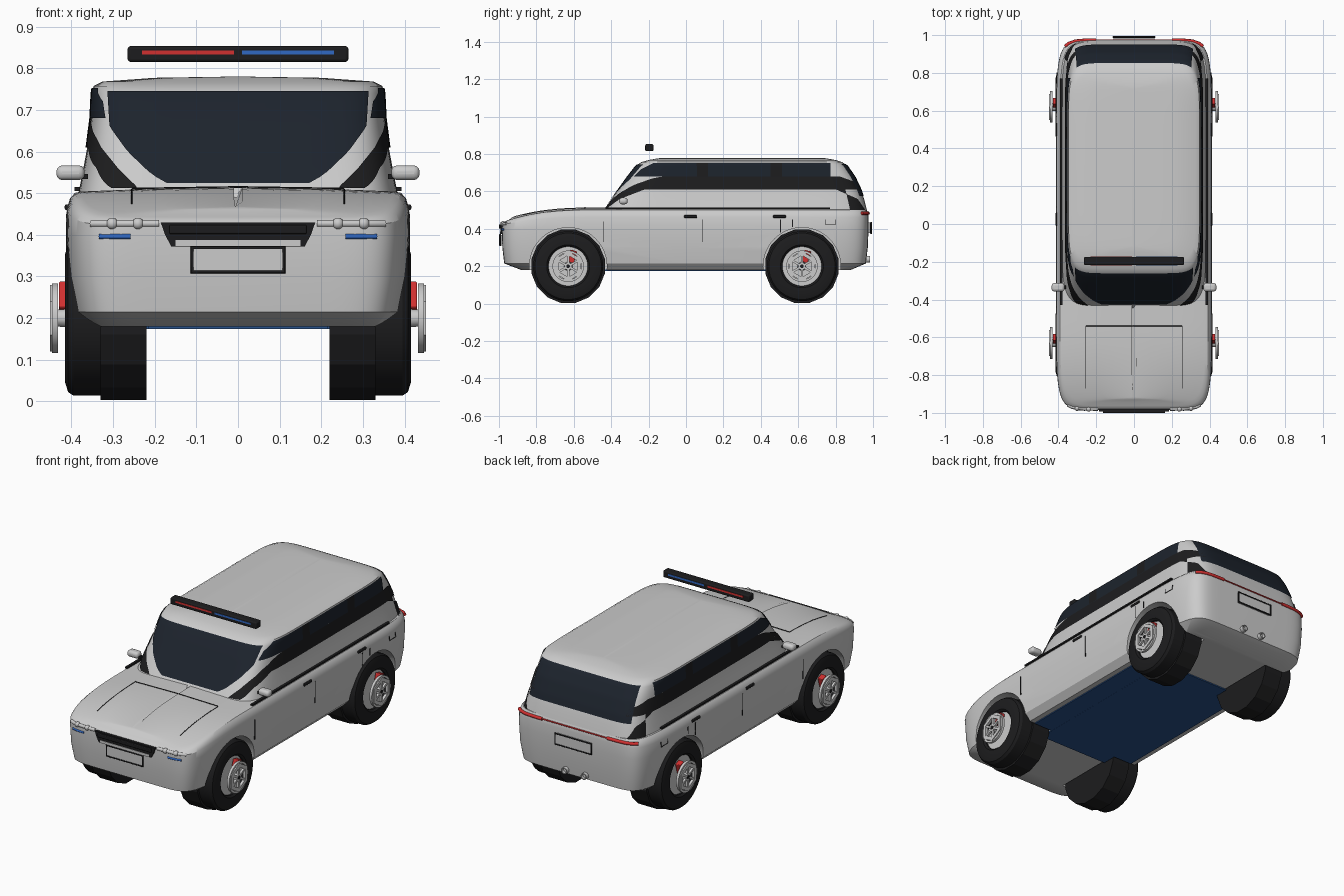
import bpy, math
from math import sin, cos, asin, acos, pi

if "Cube" in bpy.data.objects:
    bpy.data.objects.remove(bpy.data.objects["Cube"])


def material(name, rgb):
    m = bpy.data.materials.new(name)
    m.diffuse_color = (*rgb, 1)
    m.use_nodes = True
    m.node_tree.nodes["Principled BSDF"].inputs["Base Color"].default_value = m.diffuse_color
    return m


BLACK = material("black_trim", (0.012, 0.012, 0.013))
GLASS = material("tinted_glass", (0.012, 0.017, 0.026))
RED = material("red", (0.65, 0.03, 0.03))
BLUE = material("blue", (0.03, 0.14, 0.55))
FLOOR = material("floor_blue", (0.02, 0.08, 0.25))
WHITE = material("white", (0.9, 0.9, 0.9))


def mesh_obj(name, verts, faces, mat=None):
    me = bpy.data.meshes.new(name)
    me.from_pydata(verts, [], faces)
    ob = bpy.data.objects.new(name, me)
    bpy.context.collection.objects.link(ob)
    if mat:
        me.materials.append(mat)
    return ob


def activate(ob):
    bpy.ops.object.select_all(action='DESELECT')
    ob.select_set(True)
    bpy.context.view_layer.objects.active = ob


def smooth(ob, deg=35):
    activate(ob)
    bpy.ops.object.shade_smooth_by_angle(angle=math.radians(deg))
    return ob


def box(name, loc, size, mat=None, bevel=0.0):
    x, y, z = (v / 2 for v in size)
    vs = [(a * x, b * y, c * z) for a in (-1, 1) for b in (-1, 1) for c in (-1, 1)]
    ob = mesh_obj(name, vs, [(0, 1, 3, 2), (4, 6, 7, 5), (0, 4, 5, 1), (2, 3, 7, 6), (0, 2, 6, 4), (1, 5, 7, 3)], mat)
    ob.location = loc
    if bevel:
        b = ob.modifiers.new("bevel", 'BEVEL')
        b.width, b.segments = bevel, 3
    return ob


def tube(name, pts, r, mat=None, cyclic=False):
    cu = bpy.data.curves.new(name, 'CURVE')
    cu.dimensions, cu.bevel_depth, cu.bevel_resolution, cu.use_fill_caps = '3D', r, 2, True
    sp = cu.splines.new('POLY')
    sp.points.add(len(pts) - 1)
    for p, c in zip(sp.points, pts):
        p.co = (*c, 1)
    sp.use_cyclic_u = cyclic
    if mat:
        cu.materials.append(mat)
    ob = bpy.data.objects.new(name, cu)
    bpy.context.collection.objects.link(ob)
    return ob


def lathe_x(name, profile, segs, loc, s, mat=None, phase=0.5):
    """Closed (x, radius) profile spun round the x axis."""
    n = len(profile)
    vs = [(s * x, r * sin(2 * pi * (i + phase) / segs), r * cos(2 * pi * (i + phase) / segs))
          for i in range(segs) for x, r in profile]
    fs = [(i * n + j, i * n + (j + 1) % n, (i + 1) % segs * n + (j + 1) % n, (i + 1) % segs * n + j)
          for i in range(segs) for j in range(n)]
    if s < 0:
        fs = [f[::-1] for f in fs]
    ob = mesh_obj(name, vs, fs, mat)
    ob.location = loc
    return ob


def spow(v, e):
    return math.copysign(abs(v) ** e, v)


def ring_pt(t, yf, yr, w, n, off=0):
    return (w + off) * spow(cos(t), 2 / n), (yf + yr) / 2 + ((yr - yf) / 2 + off) * spow(sin(t), 2 / n)


def loft(name, rings, n, zfun=lambda z, x, y: z, segs=128):
    vs = []
    for z, yf, yr, w in rings:
        for i in range(segs):
            x, y = ring_pt(2 * pi * i / segs, yf, yr, w, n)
            vs.append((x, y, zfun(z, x, y)))
    fs = [(k * segs + i, k * segs + (i + 1) % segs, (k + 1) * segs + (i + 1) % segs, (k + 1) * segs + i)
          for k in range(len(rings) - 1) for i in range(segs)]
    fs += [tuple(range(segs))[::-1], tuple(range((len(rings) - 1) * segs, len(rings) * segs))]
    return mesh_obj(name, vs, fs)


def interp(table, z):
    for a, b in zip(table, table[1:]):
        if z <= b[0]:
            f = max(0, (z - a[0]) / (b[0] - a[0]))
            return [p + (q - p) * f for p, q in zip(a, b)][1:]
    return list(table[-1][1:])


# Lower body: stacked plan outlines, the upper ones follow the bonnet line
def top_line(y):
    return 0.504 - 0.066 * max(0, (-y - 0.5) / 0.48) ** 2.5


def body_z(z, x, y):
    if z <= 0.4:
        return z
    f = (z - 0.4) * 10
    return 0.4 + min(f, 1) * (top_line(y) - 0.4) + max(0, f - 1) * 0.1


body = loft("body", [(0.18, -0.88, 0.88, 0.36), (0.215, -0.972, 0.962, 0.393), (0.30, -0.982, 0.972, 0.407),
                     (0.40, -0.985, 0.976, 0.412), (0.46, -0.984, 0.976, 0.411), (0.485, -0.976, 0.973, 0.403),
                     (0.497, -0.962, 0.966, 0.391), (0.5, -0.945, 0.955, 0.376), (0.507, -0.93, 0.94, 0.2),
                     (0.51, -0.92, 0.93, 0.01)], 10, body_z)
WHEELS = [(s, y) for s in (-1, 1) for y in (-0.63, 0.62)]
for s, y in WHEELS:
    bpy.ops.mesh.primitive_cylinder_add(vertices=48, radius=0.207, depth=0.3, location=(s * 0.36, y, 0.2),
                                        rotation=(0, pi / 2, 0))
    cut = bpy.context.object
    cut.hide_render = True
    m = body.modifiers.new("arch", 'BOOLEAN')
    m.object, m.operation, m.solver = cut, 'DIFFERENCE', 'EXACT'
    activate(body)
    bpy.ops.object.modifier_apply(modifier=m.name)
    bpy.data.objects.remove(cut)
smooth(body, 30)
box("floor_middle", (0, 0, 0.178), (0.66, 0.84, 0.008), FLOOR)
box("floor_ends", (0, 0, 0.1775), (0.43, 1.0, 0.008), FLOOR)

# Cabin
CABIN = [(0.49, -0.445, 0.97, 0.385), (0.55, -0.405, 0.955, 0.373), (0.61, -0.362, 0.935, 0.362),
         (0.68, -0.312, 0.902, 0.353), (0.74, -0.265, 0.86, 0.35), (0.757, -0.238, 0.835, 0.347),
         (0.768, -0.2, 0.8, 0.325), (0.777, -0.15, 0.75, 0.2), (0.78, -0.12, 0.72, 0.01)]
smooth(loft("cabin", CABIN, 8), 40)


def at_x(x):
    return lambda z: acos(min(1, interp(x, z)[0] / interp(CABIN, z)[2]) ** 4)


def at_y(tab):
    def f(z):
        yf, yr, _ = interp(CABIN, z)
        t = (interp(tab, z)[0] - (yf + yr) / 2) / ((yr - yf) / 2)
        return asin(spow(max(-1, min(1, t)), 4))
    return f


def patch(name, z0, z1, a, b, mat, s=1, off=0.004, nu=32, nv=16):
    """Panel hugging the cabin between two edge functions of height."""
    vs = []
    for j in range(nv + 1):
        z = z0 + (z1 - z0) * j / nv
        for i in range(nu + 1):
            x, y = ring_pt(a(z) + (b(z) - a(z)) * i / nu, *interp(CABIN, z), 8, off)
            vs.append((s * x, y, z))
    k = nu + 1
    fs = [(j * k + i, j * k + i + 1, (j + 1) * k + i + 1, (j + 1) * k + i) for j in range(nv) for i in range(nu)]
    return smooth(mesh_obj(name, vs, [f[::s] for f in fs], mat))


# Windows and black side band
screen = at_x([(0.525, 0.17), (0.545, 0.205), (0.60, 0.262), (0.66, 0.305), (0.745, 0.31)])
patch("windscreen", 0.525, 0.745, lambda z: screen(z) - pi, lambda z: -screen(z), GLASS)
rear = at_x([(0.56, 0.31), (0.745, 0.30)])
patch("rear_window", 0.575, 0.748, rear, lambda z: pi - rear(z), GLASS)
pillar = at_x([(0.515, 0.24), (0.56, 0.285), (0.61, 0.325), (0.65, 0.345), (0.68, 0.351)])
tail = at_x([(0.50, 0.365), (0.61, 0.345), (0.68, 0.33)])
for s in (-1, 1):
    patch("front_quarter_trim", 0.513, 0.61, lambda z: -pillar(z),
          at_y([(0.513, -0.415), (0.56, -0.35), (0.61, -0.22)]), BLACK, s)
    patch("side_band", 0.61, 0.68, lambda z: -pillar(z), at_y([(0.61, 0.925), (0.65, 0.90), (0.68, 0.82)]), BLACK, s)
    patch("rear_quarter_trim", 0.50, 0.61, at_y([(0.50, 0.955), (0.56, 0.915), (0.61, 0.80)]), tail, BLACK, s)
    patch("side_glass", 0.68, 0.752, at_y([(0.68, -0.275), (0.72, -0.235), (0.752, -0.17)]),
          at_y([(0.68, 0.77), (0.752, 0.77)]), GLASS, s)
    for y in (0.09, 0.48):
        patch("window_post", 0.68, 0.752, at_y([(0.6, y - 0.03), (0.8, y - 0.03)]),
              at_y([(0.6, y + 0.03), (0.8, y + 0.03)]), BLACK, s, 0.006, 4, 8)


# Side details, door seams, handles, mirrors
def nose(x, l=0.984):
    return l * (1 - abs(x / 0.412) ** 10) ** 0.1


for s in (-1, 1):
    box("belt_line", (s * 0.386, 0.17, 0.51), (0.014, 1.2, 0.009), BLACK)
    for y, z0, z1 in ((-0.44, 0.33, 0.44), (0.09, 0.33, 0.45), (0.505, 0.38, 0.45), (0.57, 0.41, 0.45)):
        box("door_seam", (s * 0.4105, y, (z0 + z1) / 2), (0.005, 0.004, z1 - z0), BLACK)
    for y in (0.025, 0.50):
        box("door_handle", (s * 0.409, y, 0.466), (0.014, 0.07, 0.014), BLACK, 0.004)
    tube("fuel_flap", [(s * 0.408, 0.745, 0.45), (s * 0.41, 0.745, 0.425), (s * 0.409, 0.80, 0.425),
                       (s * 0.406, 0.80, 0.45)], 0.002, BLACK)
    smooth(box("mirror", (s * 0.402, -0.335, 0.549), (0.068, 0.045, 0.035), None, 0.014))
    box("mirror_arm", (s * 0.375, -0.335, 0.54), (0.03, 0.02, 0.012), BLACK)
    tube("bonnet_seam", [(s * 0.255, y, top_line(y) + 0.005) for y in (-0.54, -0.65, -0.75, -0.82, -0.87)],
         0.002, BLACK)
    # Headlamps and taillamps
    tube("headlamp_strip", [(s * x, -nose(x, 0.98), 0.427) for x in (0.19, 0.25, 0.30, 0.33, 0.352)], 0.009, WHITE)
    for x in (0.24, 0.302):
        bpy.ops.mesh.primitive_uv_sphere_add(segments=16, ring_count=8, radius=0.014,
                                             location=(s * x, -nose(x, 0.98), 0.427))
        bpy.context.object.name = "headlamp_bulb"
        smooth(bpy.context.object)
    tube("blue_lamp", [(s * x, -nose(x), 0.396) for x in (0.258, 0.30, 0.333)], 0.006, BLUE)
    tube("taillamp", [(s * x, nose(x, 0.974), 0.484) for x in (0.2, 0.26, 0.31, 0.345, 0.365)], 0.009, RED)
    smooth(lathe_x("exhaust_tip", [(-0.03, 0), (-0.03, 0.018), (0.015, 0.018), (0.015, 0.013), (0, 0.013), (0, 0)],
                   16, (s * 0.06, 0.97, 0.237), 1)).rotation_euler = (0, 0, pi / 2)
tube("taillamp_link", [(-0.2, 0.974, 0.484), (0.2, 0.974, 0.484)], 0.004, RED)
tube("bonnet_rear_seam", [(-0.255, -0.54, 0.511), (0, -0.54, 0.515), (0.255, -0.54, 0.511)], 0.002, BLACK)

# Grille and number plates
outline = [(-0.185, 0.43), (-0.175, 0.40), (-0.16, 0.372), (0.16, 0.372), (0.175, 0.40), (0.185, 0.43)]
gv = [(x, y, z) for y in (-0.96, -0.993) for x, z in outline]
mesh_obj("grille", gv, [tuple(range(6))[::-1], tuple(range(6, 12))] +
         [(i, (i + 1) % 6, (i + 1) % 6 + 6, i + 6) for i in range(6)], BLACK)
box("grille_bar", (0, -0.99, 0.413), (0.33, 0.02, 0.022), BLACK, 0.004)
box("grille_chrome", (0, -0.9925, 0.38), (0.3, 0.006, 0.014))
for y, z in ((-0.988, 0.34), (0.984, 0.405)):
    d = math.copysign(1, y)
    box("plate", (0, y, z), (0.215, 0.014, 0.056))
    e = y + d * 0.006
    tube("plate_frame", [(-0.11, e, z - 0.029), (0.11, e, z - 0.029), (0.11, e, z + 0.029), (-0.11, e, z + 0.029)],
         0.005, BLACK, True)

# Roof light bar
smooth(box("light_bar", (0, -0.196, 0.834), (0.53, 0.044, 0.038), BLACK, 0.007))
for s, mat in ((-1, RED), (1, BLUE)):
    for y in (-0.218, -0.174):
        box("light_bar_lens", (s * 0.12, y, 0.838), (0.22, 0.003, 0.010), mat)

# Wheels
TYRE = [(0.33, 0.105), (0.33, 0.187), (0.395, 0.187), (0.408, 0.178), (0.415, 0.155), (0.415, 0.115), (0.405, 0.105)]
for s, y in WHEELS:
    c = (0, y, 0.2)
    smooth(lathe_x("tyre", TYRE, 32, c, s, BLACK), 30)
    lathe_x("inner_drum", [(0.22, 0), (0.22, 0.2), (0.33, 0.2), (0.33, 0)], 16, c, s, BLACK)
    smooth(lathe_x("rim_back", [(0.36, 0), (0.36, 0.106), (0.395, 0.106), (0.395, 0)], 32, c, s, WHITE))
    smooth(lathe_x("rim_ring", [(0.432, 0.072), (0.432, 0.084), (0.446, 0.084), (0.446, 0.072)], 32, c, s))
    lathe_x("rim_hexagon", [(0.436, 0.058), (0.436, 0.08), (0.451, 0.08), (0.451, 0.058)], 6, c, s, None, 0)
    smooth(lathe_x("hub_cap", [(0.39, 0), (0.39, 0.024), (0.448, 0.02), (0.448, 0)], 12, c, s))
    lathe_x("hub_bolt", [(0.44, 0), (0.44, 0.01), (0.451, 0.01), (0.451, 0)], 8, c, s, BLACK)
    for k in range(6):
        a = k * pi / 3
        sp = box("spoke", (s * 0.442, y + 0.043 * sin(a), 0.2 + 0.043 * cos(a)), (0.012, 0.012, 0.056))
        sp.rotation_euler = (-a, 0, 0)
    cal = box("brake_caliper", (s * 0.415, y + 0.022, 0.252), (0.03, 0.036, 0.066), RED, 0.004)
    cal.rotation_euler = (-0.3, 0, 0)
